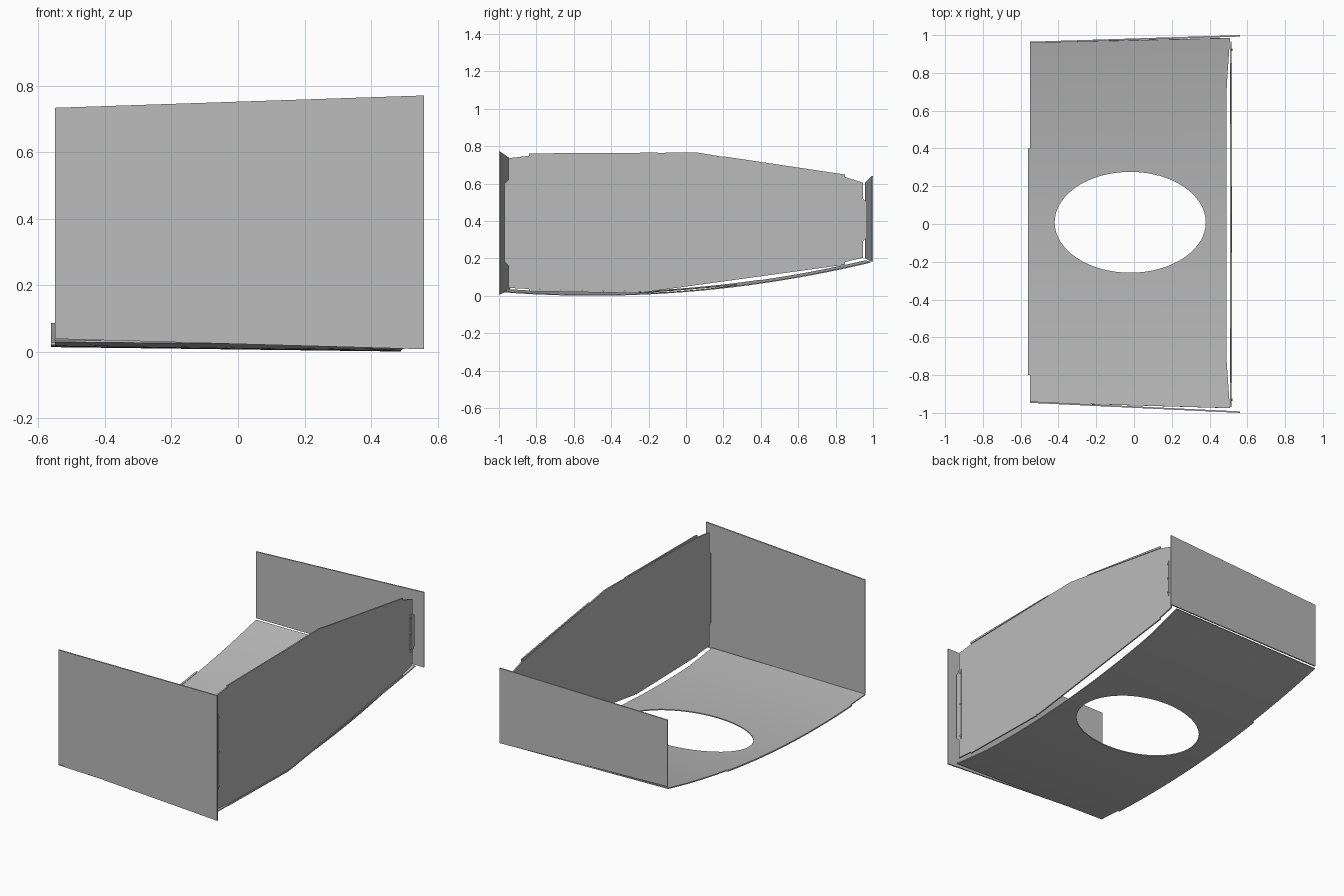
import bpy, bmesh, math
from mathutils import Vector

if "Cube" in bpy.data.objects:
    bpy.data.objects.remove(bpy.data.objects["Cube"], do_unlink=True)

grey = bpy.data.materials.new("sheet_grey")
grey.use_nodes = True
colour = (0.5, 0.5, 0.5, 1)
grey.diffuse_color = colour
grey.node_tree.nodes["Principled BSDF"].inputs["Base Color"].default_value = colour


def finish(bm, name):
    bmesh.ops.recalc_face_normals(bm, faces=bm.faces)
    mesh = bpy.data.meshes.new(name)
    bm.to_mesh(mesh)
    bm.free()
    mesh.materials.append(grey)
    ob = bpy.data.objects.new(name, mesh)
    bpy.context.collection.objects.link(ob)
    return ob


def slab(name, outline, offset):
    """Flat outline of 3D points, extruded by an offset."""
    bm = bmesh.new()
    face = bm.faces.new([bm.verts.new(p) for p in outline])
    ext = bmesh.ops.extrude_face_region(bm, geom=[face])
    moved = [v for v in ext["geom"] if isinstance(v, bmesh.types.BMVert)]
    bmesh.ops.translate(bm, verts=moved, vec=Vector(offset))
    return finish(bm, name)


def side_slab(name, yz, x, thickness):
    return slab(name, [(x, y, z) for y, z in yz], (thickness, 0, 0))


def apply(ob, kind, **settings):
    mod = ob.modifiers.new(kind.title(), kind)
    for key, value in settings.items():
        setattr(mod, key, value)
    bpy.context.view_layer.objects.active = ob
    bpy.ops.object.modifier_apply(modifier=mod.name)


# Flared end plates
slab("front_plate", [(-.55, -.947, .038), (.56, -1, .007),
                     (.56, -1, .77), (-.55, -.947, .733)], (0, .008, 0))
slab("back_plate", [(-.55, .965, .2), (.56, 1, .182),
                    (.56, 1, .64), (-.55, .965, .605)], (0, -.008, 0))

# Side panel with its tapered outline
side_slab("side_panel", [(-.95, .042), (-.84, .036), (-.24, .022), (.85, .18), (.945, .203),
                         (.945, .605), (.85, .635), (.05, .767), (-.2, .763),
                         (-.84, .748), (-.95, .735)], .508, .008)

# Narrow folded strips along the panel edges
strips = {
    "upper_front_strip": ((-.84, .748), (-.15, .762), .013, .003),
    "upper_back_strip": ((.2, .742), (.85, .635), .003, .013),
    "lower_front_strip": ((-.84, .036), (-.25, .022), -.012, -.008),
    "lower_back_strip": ((-.24, .022), (.85, .18), -.006, -.014),
}
for name, (a, b, da, db) in strips.items():
    side_slab(name, [a, b, (b[0], b[1] + db), (a[0], a[1] + da)], .512, .008)

# End tabs, with small fixings up their length
for end, y, reach, low, high in (("front", -.95, -.02, .16, .62), ("back", .945, .022, .29, .52)):
    side_slab(end + "_tab", [(y, low), (y + reach, low + .02),
                             (y + reach, high - .02), (y, high)], .51, .006)
    inner = y - reach
    side_slab(end + "_fold", [(inner, low), (inner + .005, low),
                              (inner + .005, high), (inner, high)], .512, .008)
    for i in range(3):
        z = low + .02 + i * (high - low - .04) / 2
        bm = bmesh.new()
        bmesh.ops.create_cone(bm, cap_ends=True, segments=8, radius1=.007,
                              radius2=.007, depth=.01)
        rivet = finish(bm, f"{end}_fixing_{i + 1}")
        rivet.rotation_euler.y = math.pi / 2
        rivet.location = (.517, inner, z)


# Curved floor sheet
def floor_height(x, y):
    return .08 * (y + .5) ** 2 + .013 * (.49 - x) / 1.04


def floor_point(u, t):
    y_front, y_back = -.945 - .03 * u, .96 + .026 * u
    y = y_front + t * (y_back - y_front)
    right = .49 + .018 * max(0, abs(y) - .72) / .26
    x = -.55 + u * (right + .55)
    return x, y, floor_height(x, y)


def sheet(name, point, columns, rows, thickness):
    bm = bmesh.new()
    grid = [[bm.verts.new(point(i / columns, j / rows)) for j in range(rows + 1)]
            for i in range(columns + 1)]
    for i in range(columns):
        for j in range(rows):
            bm.faces.new((grid[i][j], grid[i + 1][j], grid[i + 1][j + 1], grid[i][j + 1]))
    ob = finish(bm, name)
    for p in ob.data.polygons:
        if p.normal.z < 0:
            ob.data.flip_normals()
            break
    apply(ob, "SOLIDIFY", thickness=thickness, offset=1)
    return ob


floor = sheet("floor", floor_point, 1, 32, .006)

# Oval opening through the floor
bm = bmesh.new()
bmesh.ops.create_cone(bm, cap_ends=True, segments=64, radius1=1, radius2=1, depth=1)
bmesh.ops.scale(bm, vec=(.4, .267, 1), verts=bm.verts)
bmesh.ops.translate(bm, vec=(-.02, .009, 0), verts=bm.verts)
cutter = finish(bm, "opening_cutter")
cutter.hide_render = True
apply(floor, "BOOLEAN", operation="DIFFERENCE", object=cutter, solver="EXACT")
bpy.data.objects.remove(cutter, do_unlink=True)


# Lip following the floor's open edge
def lip_point(u, t):
    x, y = -.562 + .012 * u, -.8 + 1.2 * t
    return x, y, floor_height(x, y)


lip = sheet("floor_lip", lip_point, 1, 20, .008)

bpy.ops.object.select_all(action="DESELECT")
for ob in (floor, lip):
    ob.select_set(True)
bpy.context.view_layer.objects.active = floor
bpy.ops.object.shade_smooth_by_angle(angle=math.radians(30))
